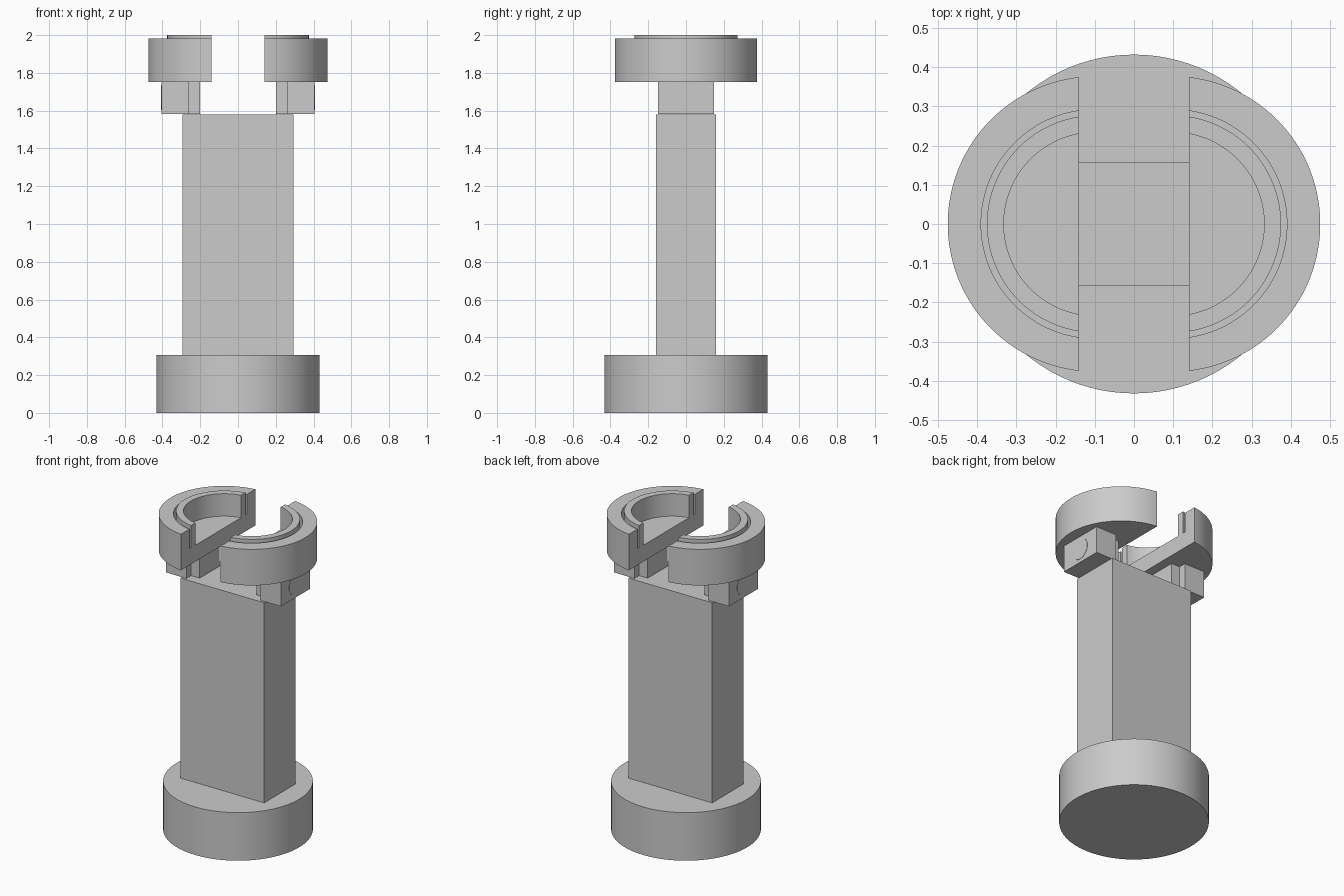
import bpy
import bmesh
from math import pi, radians
from mathutils import Matrix, Vector

default_cube = bpy.data.objects.get("Cube")
if default_cube:
    bpy.data.objects.remove(default_cube)

grey = bpy.data.materials.new("plain grey")
grey.use_nodes = True
colour = (0.6, 0.6, 0.6, 1)
grey.diffuse_color = colour
grey.node_tree.nodes["Principled BSDF"].inputs["Base Color"].default_value = colour


def finish(bm, name, turn=0):
    """Turn the part about the vertical axis and make it an object."""
    bm.transform(Matrix.Rotation(turn, 4, "Z"))
    bmesh.ops.recalc_face_normals(bm, faces=bm.faces)
    mesh = bpy.data.meshes.new(name)
    bm.to_mesh(mesh)
    bm.free()
    mesh.materials.append(grey)
    obj = bpy.data.objects.new(name, mesh)
    bpy.context.collection.objects.link(obj)
    bpy.ops.object.select_all(action="DESELECT")
    obj.select_set(True)
    bpy.context.view_layer.objects.active = obj
    bpy.ops.object.shade_smooth_by_angle(angle=radians(30))
    return obj


def box(name, low, high, turn=0):
    low, high = Vector(low), Vector(high)
    bm = bmesh.new()
    matrix = Matrix.Translation((low + high) / 2) @ Matrix.Diagonal((*(high - low), 1))
    bmesh.ops.create_cube(bm, size=1, matrix=matrix)
    finish(bm, name, turn)


def disc(name, radius, depth, matrix, turn=0):
    bm = bmesh.new()
    bmesh.ops.create_cone(bm, cap_ends=True, segments=96, radius1=radius,
                          radius2=radius, depth=depth, matrix=matrix)
    finish(bm, name, turn)


def jaw(name, turn):
    """Grooved cup, turned from a profile and sliced off-centre."""
    floor, rim, top, bottom = 1.857, 1.983, 2.0, 1.753
    profile = [(0, bottom), (0.377, bottom), (0.377, rim), (0.292, rim),
               (0.292, floor), (0.277, floor), (0.277, top), (0.234, top),
               (0.234, floor), (0, floor)]
    bm = bmesh.new()
    axis = Vector((0.098, 0, 0))
    verts = [bm.verts.new(axis + Vector((r, 0, z))) for r, z in profile]
    edges = [bm.edges.new(pair) for pair in zip(verts, verts[1:])]
    bmesh.ops.spin(bm, geom=verts + edges, cent=axis, axis=(0, 0, 1),
                   angle=2 * pi, steps=128)
    bmesh.ops.remove_doubles(bm, verts=bm.verts, dist=0.0001)
    cut = bmesh.ops.bisect_plane(
        bm, geom=bm.verts[:] + bm.edges[:] + bm.faces[:], dist=0.00001,
        plane_co=(0.14, 0, 0), plane_no=(1, 0, 0), clear_inner=True)
    rim_edges = [e for e in cut["geom_cut"] if isinstance(e, bmesh.types.BMEdge)]
    bmesh.ops.edgenet_fill(bm, edges=rim_edges)
    finish(bm, name, turn)


# Round base and rectangular column
disc("base", 0.432, 0.306, Matrix.Translation((0, 0, 0.153)))
box("column", (-0.295, -0.158, 0.3), (0.295, 0.158, 1.58))

# Two opposing jaws, each on a stepped foot with a pin end
for side, turn in (("left", 0), ("right", pi)):
    jaw(side + "_jaw", turn)
    box(side + "_foot", (0.26, -0.147, 1.582), (0.405, 0.147, 1.756), turn)
    box(side + "_foot_tongue", (0.2, -0.1, 1.582), (0.262, 0.1, 1.756), turn)
    disc(side + "_pin_end", 0.065, 0.004,
         Matrix.Translation((0.405, 0, 1.668)) @ Matrix.Rotation(pi / 2, 4, "Y"), turn)
